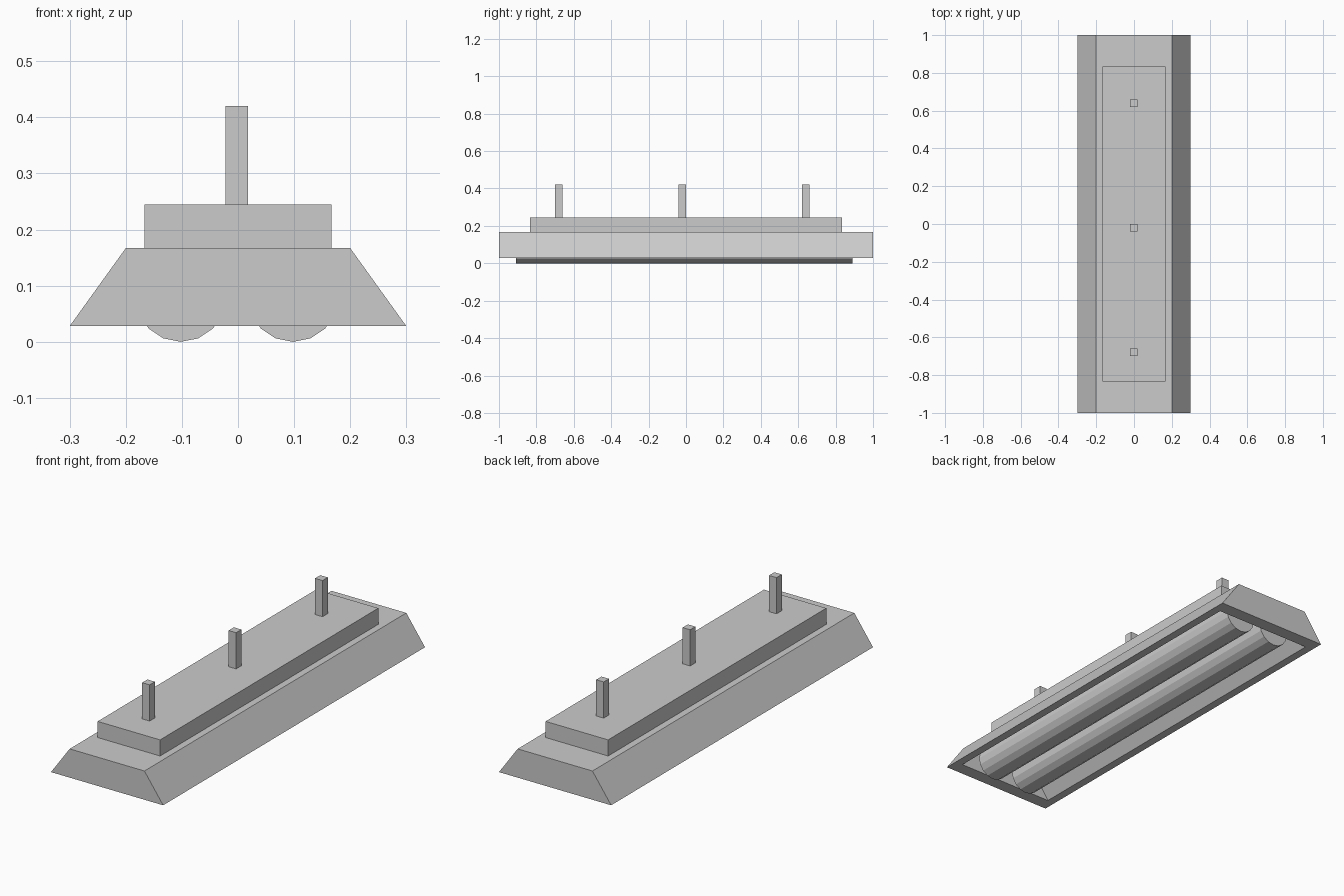
import bpy, bmesh
from math import pi
from mathutils import Matrix

if "Cube" in bpy.data.objects:
    bpy.data.objects.remove(bpy.data.objects["Cube"])


def finish(name, bm):
    bmesh.ops.recalc_face_normals(bm, faces=bm.faces)
    mesh = bpy.data.meshes.new(name)
    bm.to_mesh(mesh)
    bm.free()
    obj = bpy.data.objects.new(name, mesh)
    bpy.context.collection.objects.link(obj)
    return obj


def box(name, x, y, z0, z1, sx, sy):
    bm = bmesh.new()
    m = Matrix.Translation((x, y, (z0 + z1) / 2)) @ Matrix.Diagonal((sx, sy, z1 - z0, 1))
    bmesh.ops.create_cube(bm, size=1, matrix=m)
    return finish(name, bm)


def ring(bm, hx, hy, z):
    return [bm.verts.new((sx * hx, sy * hy, z)) for sx, sy in ((-1, -1), (1, -1), (1, 1), (-1, 1))]


# Hollow housing: top, sloping sides, bottom rim, recess walls, recess ceiling
bm = bmesh.new()
rings = [ring(bm, *r) for r in ((0.20, 1.0, 0.167), (0.30, 1.0, 0.028),
                                (0.26, 0.935, 0.028), (0.175, 0.935, 0.15))]
for a, b in zip(rings, rings[1:]):
    for i in range(4):
        j = (i + 1) % 4
        bm.faces.new((a[i], a[j], b[j], b[i]))
bm.faces.new(rings[0])
bm.faces.new(rings[-1])
finish("housing", bm)

# Ballast box on top
box("ballast_box", 0, 0, 0.167, 0.245, 0.334, 1.667)

# Hanging stems
for i in range(3):
    box(f"stem_{i + 1}", -0.002, -0.68 + 0.66 * i, 0.245, 0.42, 0.04, 0.04)

# Sixteen-sided light tubes
for name, x in (("tube_left", -0.102), ("tube_right", 0.098)):
    bm = bmesh.new()
    m = Matrix.Translation((x, -0.01, 0.081)) @ Matrix.Rotation(pi / 2, 4, 'X')
    bmesh.ops.create_cone(bm, cap_ends=True, segments=16, radius1=0.081,
                          radius2=0.081, depth=1.8, matrix=m)
    finish(name, bm)
